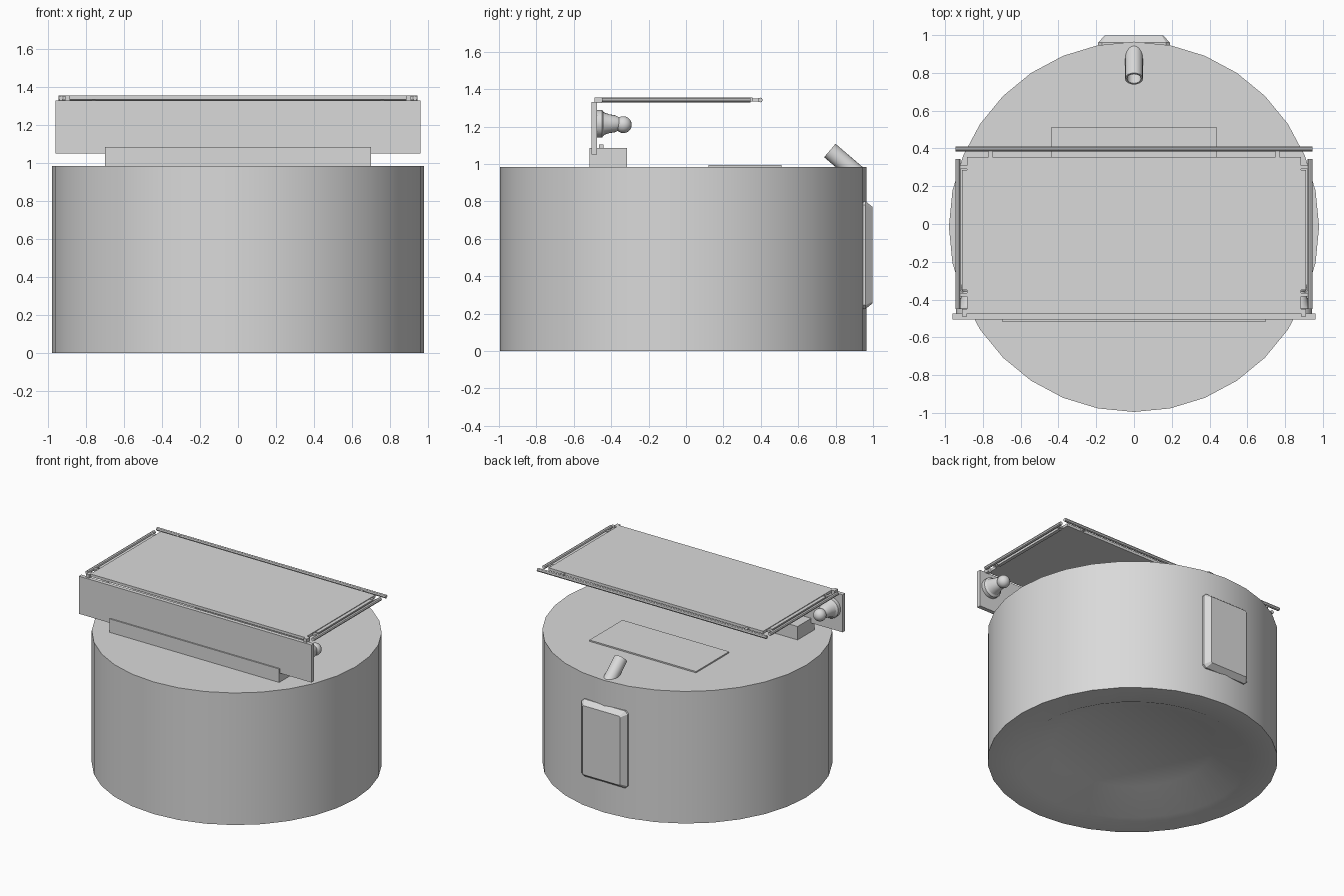
import bpy, bmesh, math
from mathutils import Vector

if "Cube" in bpy.data.objects:
    bpy.data.objects.remove(bpy.data.objects["Cube"])

mat = bpy.data.materials.new("light grey")
mat.diffuse_color = (0.7, 0.7, 0.7, 1)
mat.use_nodes = True
mat.node_tree.nodes["Principled BSDF"].inputs["Base Color"].default_value = mat.diffuse_color


def finish(name, bm, smooth=False):
    bmesh.ops.recalc_face_normals(bm, faces=bm.faces)
    me = bpy.data.meshes.new(name)
    bm.to_mesh(me)
    bm.free()
    ob = bpy.data.objects.new(name, me)
    bpy.context.collection.objects.link(ob)
    me.materials.append(mat)
    if smooth:
        bpy.ops.object.select_all(action='DESELECT')
        ob.select_set(True)
        bpy.context.view_layer.objects.active = ob
        bpy.ops.object.shade_smooth_by_angle(angle=math.radians(30))
    return ob


def box(name, x0, x1, y0, y1, z0, z1):
    bm = bmesh.new()
    bmesh.ops.create_cube(bm, size=1)
    for v in bm.verts:
        v.co = ((x0 + x1) / 2 + v.co.x * (x1 - x0),
                (y0 + y1) / 2 + v.co.y * (y1 - y0),
                (z0 + z1) / 2 + v.co.z * (z1 - z0))
    return finish(name, bm)


def lathe(name, profile, sides, origin, axis, smooth=True, closed=False):
    """Revolve (radius, distance) points around an axis."""
    rot = Vector((0, 0, 1)).rotation_difference(Vector(axis).normalized())
    bm = bmesh.new()
    rings = []
    for r, h in profile:
        ring = []
        for i in range(sides):
            a = 2 * math.pi * i / sides
            p = Vector((r * math.cos(a), r * math.sin(a), h))
            ring.append(bm.verts.new(rot @ p + Vector(origin)))
        rings.append(ring)
    pairs = list(zip(rings, rings[1:])) + ([(rings[-1], rings[0])] if closed else [])
    for a, b in pairs:
        for i in range(sides):
            j = (i + 1) % sides
            bm.faces.new((a[i], a[j], b[j], b[i]))
    if not closed:
        bm.faces.new(rings[0])
        bm.faces.new(rings[-1])
    return finish(name, bm, smooth)


# drum body with a sloped recess underneath
lathe("drum_body", [(0.55, 0.11), (0.785, 0), (0.98, 0), (0.98, 0.985)],
      32, (0, -0.015, 0), (0, 0, 1))

# thin hatch on the top
box("top_hatch", -0.44, 0.44, 0.12, 0.51, 0.975, 0.995)

# tilted open pipe at the back of the top
lathe("rear_pipe", [(0.047, 0), (0.047, 0.2), (0.037, 0.2), (0.037, 0)],
      20, (0, 0.921, 0.942), (0, -0.76, 0.65), closed=True)

# back door with chamfered edges
bm = bmesh.new()
loops = []
for hx, z0, z1, y, c in ((0.19, 0.225, 0.80, 0.92, 0.02), (0.19, 0.225, 0.80, 0.96, 0.02),
                         (0.155, 0.255, 0.77, 0.998, 0.008)):
    pts = [(-hx + c, z0), (hx - c, z0), (hx, z0 + c), (hx, z1 - c),
           (hx - c, z1), (-hx + c, z1), (-hx, z1 - c), (-hx, z0 + c)]
    loops.append([bm.verts.new((x, y, z)) for x, z in pts])
for a, b in zip(loops, loops[1:]):
    for i in range(8):
        j = (i + 1) % 8
        bm.faces.new((a[i], a[j], b[j], b[i]))
bm.faces.new(loops[0])
bm.faces.new(loops[-1])
finish("back_door", bm)

# front base block and upright panel
box("panel_base", -0.70, 0.70, -0.515, -0.315, 0.975, 1.085)
box("base_ridge", -0.60, 0.60, -0.465, -0.44, 1.08, 1.105)
box("front_panel", -0.96, 0.96, -0.505, -0.475, 1.05, 1.33)

# flat canopy
box("canopy_sheet", -0.885, 0.885, -0.475, 0.355, 1.335, 1.355)

# long rail along the canopy's rear edge
lathe("rear_rail", [(0.013, -0.945), (0.013, 0.945)], 8, (0, 0.397, 1.342), (1, 0, 0))

for s, side in ((-1, "left"), (1, "right")):
    def sbox(name, x0, x1, *rest):
        box(side + "_" + name, min(s * x0, s * x1), max(s * x0, s * x1), *rest)

    # side rails, strips and brackets of the canopy
    lathe(side + "_rail", [(0.013, -0.45), (0.013, 0.345)], 8,
          (s * 0.932, 0, 1.342), (0, 1, 0))
    sbox("edge_strip", 0.885, 0.91, -0.35, 0.285, 1.328, 1.35)
    sbox("rear_clip", 0.885, 0.935, 0.29, 0.31, 1.333, 1.35)
    sbox("front_clip", 0.885, 0.935, -0.385, -0.365, 1.333, 1.35)
    sbox("hinge", 0.885, 0.91, -0.49, -0.45, 1.325, 1.355)
    sbox("rail_bracket", 0.75, 0.77, 0.35, 0.395, 1.333, 1.35)

    # ball joint behind the panel
    o = (s * 0.87, -0.478, 1.215)
    lathe(side + "_joint", [(0.073, 0), (0.073, 0.03), (0.06, 0.04), (0.05, 0.07),
                            (0.045, 0.10), (0.03, 0.13)], 20, o, (0, 1, 0))
    bm = bmesh.new()
    bmesh.ops.create_uvsphere(bm, u_segments=16, v_segments=10, radius=0.045)
    bmesh.ops.translate(bm, verts=bm.verts, vec=(s * 0.87, -0.335, 1.21))
    finish(side + "_ball", bm, True)
